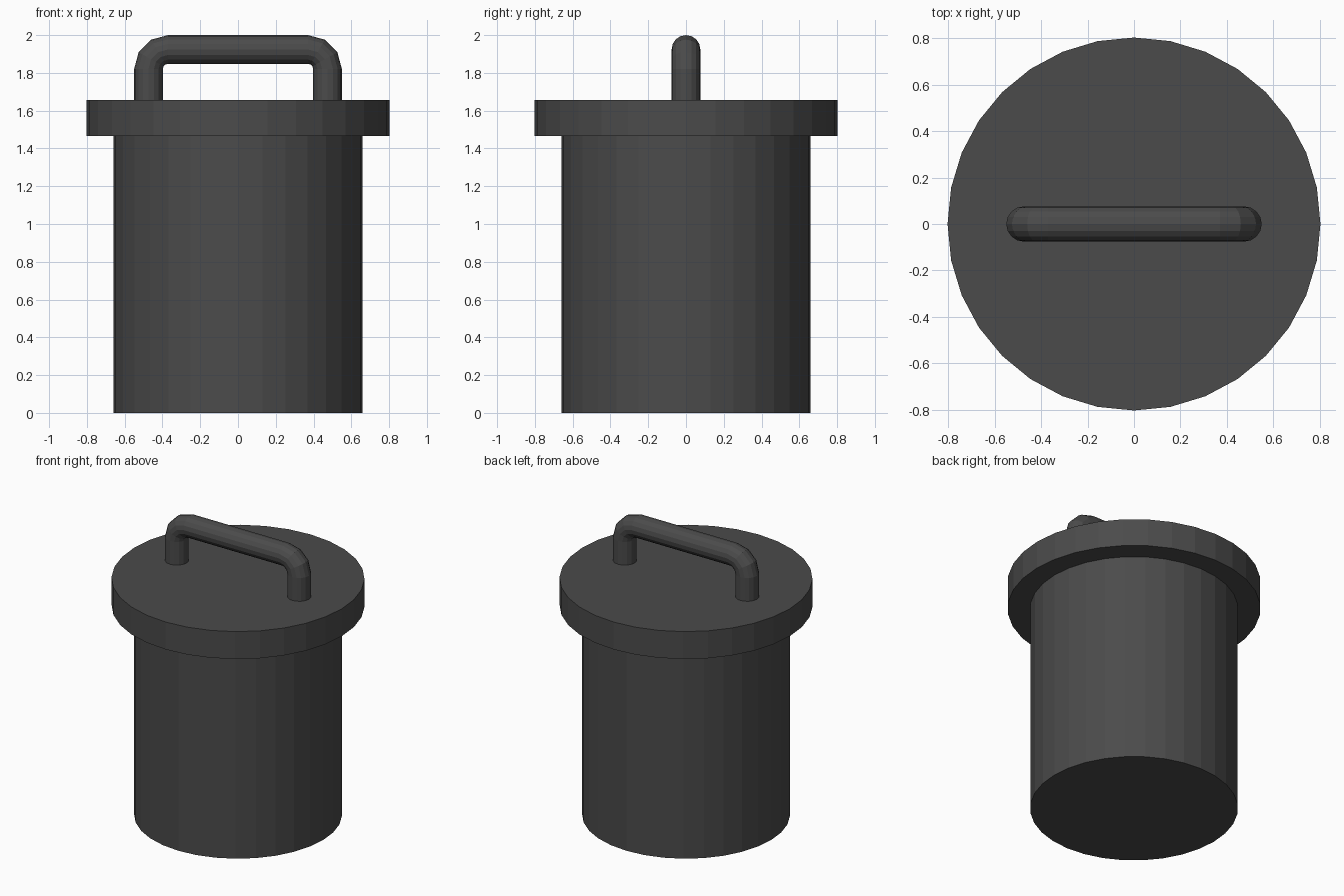
import bpy, bmesh
from math import sin, cos, pi

if "Cube" in bpy.data.objects:
    bpy.data.objects.remove(bpy.data.objects["Cube"])

dark = bpy.data.materials.new("dark_grey")
dark.diffuse_color = (0.07, 0.07, 0.07, 1)
dark.use_nodes = True
dark.node_tree.nodes["Principled BSDF"].inputs["Base Color"].default_value = dark.diffuse_color


def cylinder(name, radius, z0, z1):
    bpy.ops.mesh.primitive_cylinder_add(vertices=32, radius=radius, depth=z1 - z0,
                                        location=(0, 0, (z0 + z1) / 2))
    ob = bpy.context.object
    ob.name = name
    ob.data.materials.append(dark)
    return ob


# Canister body and wider lid
cylinder("body", 0.66, 0, 1.465)
cylinder("lid", 0.803, 1.465, 1.657)

# Handle: round tube swept along two legs, two bends and a straight grip
TUBE, BEND, SIDES = 0.076, 0.104, 16
CX, CZ = 0.37, 1.82
# Each station: bend centre x, centre z, outward angle
stations = [(CX, 1.64, 0)]
stations += [(CX, CZ, i * pi / 6) for i in range(4)]
stations += [(-CX, CZ, pi / 2 + i * pi / 6) for i in range(4)]
stations += [(-CX, 1.64, pi)]

bm = bmesh.new()
rings = []
for cx, cz, a in stations:
    ring = []
    for k in range(SIDES):
        t = 2 * pi * k / SIDES
        r = BEND + TUBE * cos(t)
        ring.append(bm.verts.new((cx + r * cos(a), TUBE * sin(t), cz + r * sin(a))))
    rings.append(ring)
for r0, r1 in zip(rings, rings[1:]):
    for k in range(SIDES):
        n = (k + 1) % SIDES
        bm.faces.new((r0[k], r0[n], r1[n], r1[k]))
bm.faces.new(rings[0])
bm.faces.new(rings[-1])
bmesh.ops.recalc_face_normals(bm, faces=bm.faces[:])
mesh = bpy.data.meshes.new("handle")
bm.to_mesh(mesh)
bm.free()
mesh.materials.append(dark)
handle = bpy.data.objects.new("handle", mesh)
bpy.context.collection.objects.link(handle)
